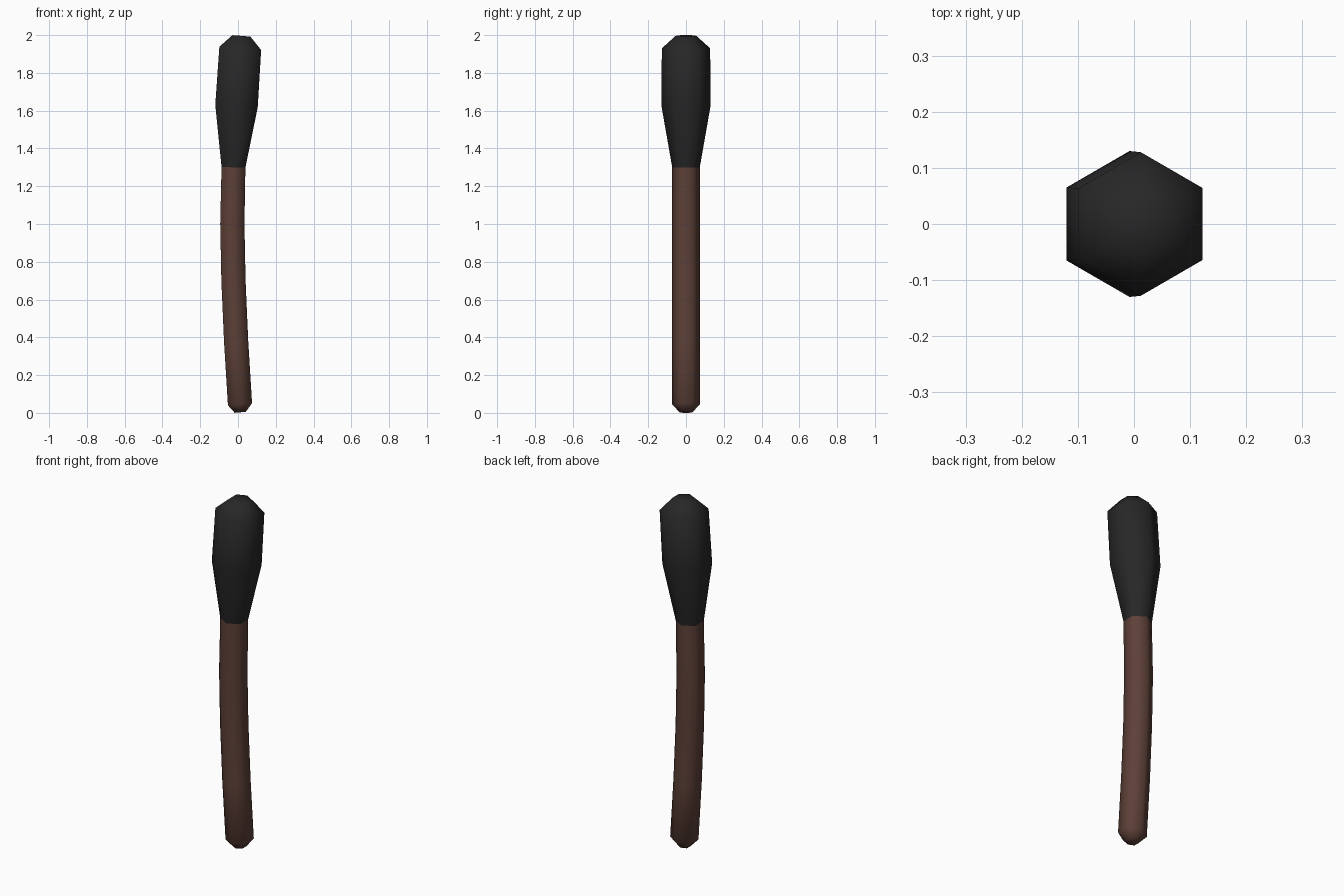
import bpy, bmesh, math
from mathutils import Vector

if "Cube" in bpy.data.objects:
    bpy.data.objects.remove(bpy.data.objects["Cube"])

def material(name, rgb):
    m = bpy.data.materials.new(name)
    m.diffuse_color = (*rgb, 1)
    m.use_nodes = True
    m.node_tree.nodes["Principled BSDF"].inputs["Base Color"].default_value = m.diffuse_color
    return m

def tube(name, rings, mat, cap_start, cap_end):
    """Six-sided loft; each ring is (x centre, z, radius, tilt slope)."""
    bm = bmesh.new()
    loops = []
    for cx, z, r, slope in rings:
        n = math.sqrt(1 + slope * slope)
        loop = []
        for i in range(6):
            a = math.radians(90 + 60 * i)   # corners face front and back
            u = r * math.cos(a)
            loop.append(bm.verts.new(Vector((cx + u / n, r * math.sin(a), z - u * slope / n))))
        loops.append(loop)
    for a, b in zip(loops, loops[1:]):
        for i in range(6):
            j = (i + 1) % 6
            bm.faces.new((a[i], a[j], b[j], b[i]))
    if cap_start:
        bm.faces.new(loops[0][::-1])
    if cap_end:
        bm.faces.new(loops[-1])
    for f in bm.faces:
        f.smooth = True
    me = bpy.data.meshes.new(name)
    bm.to_mesh(me)
    bm.free()
    me.materials.append(mat)
    ob = bpy.data.objects.new(name, me)
    bpy.context.collection.objects.link(ob)
    return ob

brown = material("dark brown", (0.109, 0.0513, 0.0382))
black = material("soot black", (0.0203, 0.0203, 0.0203))

# gently bowed stem with a rounded foot
tube("stem", [(0.012, 0.003, 0.034, -0.09), (0.0105, 0.046, 0.074, -0.09),
              (-0.01, 0.38, 0.074, -0.055), (-0.024, 0.70, 0.074, -0.03),
              (-0.03, 1.0, 0.074, 0.0), (-0.024, 1.30, 0.073, 0.03)],
     brown, True, False)

# swollen head with a bevelled tip
tube("head", [(-0.024, 1.30, 0.073, 0.03), (-0.008, 1.625, 0.13, 0.06),
              (0.012, 1.93, 0.128, 0.08), (0.018, 1.996, 0.055, 0.08)],
     black, False, True)
